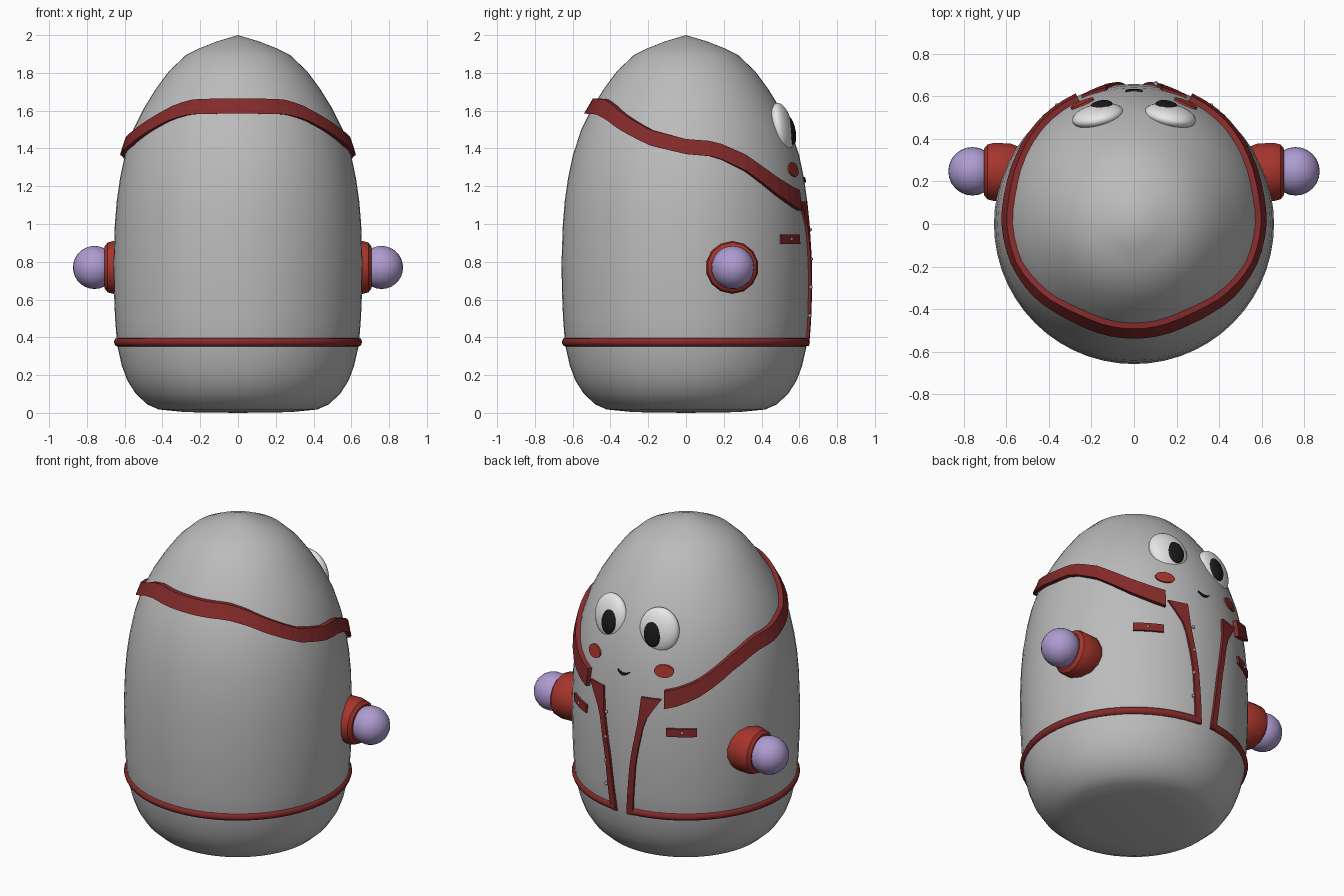
import bpy, bmesh, math
from mathutils import Matrix

if "Cube" in bpy.data.objects:
    bpy.data.objects.remove(bpy.data.objects["Cube"])


def material(name, r, g, b):
    m = bpy.data.materials.new(name)
    m.diffuse_color = (r, g, b, 1)
    m.use_nodes = True
    m.node_tree.nodes["Principled BSDF"].inputs["Base Color"].default_value = m.diffuse_color
    return m


GREY = material("body grey", 0.5, 0.5, 0.5)
DARK_RED = material("trim dark red", 0.23, 0.023, 0.023)
RED = material("bright red", 0.38, 0.035, 0.025)
LILAC = material("lilac", 0.42, 0.33, 0.64)
WHITE = material("eye white", 0.8, 0.8, 0.8)
BLACK = material("black", 0.01, 0.01, 0.01)
BUTTON = material("button grey", 0.35, 0.35, 0.37)

# Body outline as (radius, height)
PROFILE = [(0, 0), (0.28, 0.004), (0.42, 0.018), (0.48, 0.045), (0.54, 0.1), (0.585, 0.17),
           (0.615, 0.25), (0.64, 0.36), (0.651, 0.5), (0.657, 0.65), (0.659, 0.8), (0.652, 1.0),
           (0.642, 1.12), (0.625, 1.24), (0.6, 1.36), (0.555, 1.5), (0.5, 1.61), (0.435, 1.715),
           (0.365, 1.81), (0.275, 1.895), (0.2, 1.932), (0.11, 1.967), (0, 2.0)]


def interp(table, t):
    """Linear lookup in a list of (key, value) pairs."""
    for (a, va), (b, vb) in zip(table, table[1:]):
        if t <= b:
            return va + (vb - va) * (t - a) / (b - a)
    return table[-1][1]


def radius(z):
    return interp([(h, r) for r, h in PROFILE], z)


def surface(a, z, off):
    """Point on the body at angle a from the face direction (+y)."""
    r = radius(z) + off
    return (r * math.sin(a), r * math.cos(a), z)


def finish(name, bm, mat, smooth=None):
    bmesh.ops.recalc_face_normals(bm, faces=bm.faces)
    me = bpy.data.meshes.new(name)
    bm.to_mesh(me)
    bm.free()
    me.materials.append(mat)
    ob = bpy.data.objects.new(name, me)
    bpy.context.collection.objects.link(ob)
    if smooth:
        bpy.ops.object.select_all(action='DESELECT')
        ob.select_set(True)
        bpy.context.view_layer.objects.active = ob
        bpy.ops.object.shade_smooth_by_angle(angle=math.radians(smooth))
    return ob


def lathe(name, profile, segs, mat, smooth, matrix=Matrix()):
    bm = bmesh.new()
    vs = [bm.verts.new((r, 0, z)) for r, z in profile]
    es = [bm.edges.new(p) for p in zip(vs, vs[1:])]
    bmesh.ops.spin(bm, geom=vs + es, cent=(0, 0, 0), axis=(0, 0, 1),
                   angle=2 * math.pi, steps=segs, use_duplicate=False)
    bmesh.ops.remove_doubles(bm, verts=bm.verts, dist=1e-5)
    bm.transform(matrix)
    return finish(name, bm, mat, smooth)


def ball(name, loc, size, mat, rot=Matrix(), segs=24):
    bm = bmesh.new()
    bmesh.ops.create_uvsphere(bm, u_segments=segs, v_segments=segs // 2 + 2, radius=1)
    bm.transform(Matrix.Translation(loc) @ rot @ Matrix.Diagonal((*size, 1)))
    return finish(name, bm, mat, 60)


def ribbon(name, rows, thick, mat):
    """Closed band hugging the body; each row is (angle0, z0, angle1, z1)."""
    bm = bmesh.new()
    rings = []
    for a0, z0, a1, z1 in rows:
        rings.append([bm.verts.new(surface(a, z, o)) for a, z, o in
                      ((a0, z0, -0.01), (a1, z1, -0.01), (a1, z1, thick), (a0, z0, thick))])
    for p, q in zip(rings, rings[1:]):
        for i in range(4):
            j = (i + 1) % 4
            bm.faces.new((p[i], p[j], q[j], q[i]))
    bm.faces.new(rings[0])
    bm.faces.new(rings[-1])
    return finish(name, bm, mat)


lathe("body", PROFILE, 56, GREY, 60)

# Wavy collar, open at the face; keys are degrees from the back
COLLAR = [(0, 1.625), (28, 1.622), (40, 1.595), (55, 1.53), (72, 1.455), (90, 1.41), (105, 1.397),
          (120, 1.325), (137, 1.205), (148, 1.148), (156, 1.125)]
rows = []
for d in range(-156, 157, 6):
    z = interp(COLLAR, abs(d))
    a = math.radians(180 - d)
    h = 0.04 + 0.014 * max(0, (abs(d) - 100) / 56)
    rows.append((a, z - h, a, z + h))
ribbon("collar", rows, 0.027, DARK_RED)

# Belt tube with a gap under the face
curve = bpy.data.curves.new("belt", 'CURVE')
curve.dimensions = '3D'
curve.bevel_depth = 0.025
curve.bevel_resolution = 2
curve.use_fill_caps = True
sp = curve.splines.new('POLY')
N = 64
sp.points.add(N)
for i, p in enumerate(sp.points):
    a = 0.07 + (2 * math.pi - 0.14) * i / N
    p.co = (0.633 * math.sin(a), 0.633 * math.cos(a), 0.375, 1)
curve.materials.append(DARK_RED)
bpy.context.collection.objects.link(bpy.data.objects.new("belt", curve))

# Inner and outer edge of the jacket opening by height
INNER = [(0.355, 0.035), (0.7, 0.07), (0.97, 0.118), (1.12, 0.13)]
OUTER = [(0.355, 0.075), (0.7, 0.105), (0.97, 0.155), (1.12, 0.245)]

for s, side in ((-1, "left"), (1, "right")):
    rows = []
    for i in range(13):
        z = 0.355 + (1.12 - 0.355) * i / 12
        r = radius(z)
        rows.append((s * math.asin(interp(INNER, z) / r), z,
                     s * math.asin(interp(OUTER, z) / r), z))
    ribbon(side + "_lapel", rows, 0.014, DARK_RED)

    # Pocket flap and its button
    ribbon(side + "_pocket", [(s * math.radians(d), 0.895, s * math.radians(d), 0.945)
                              for d in (25, 30, 35, 40.5)], 0.012, DARK_RED)
    ball(side + "_pocket_button", surface(s * math.radians(33), 0.92, 0.012),
         (0.009,) * 3, BUTTON, segs=10)

    # Cheek disc
    rows = []
    for i in range(7):
        t = math.pi * (0.06 + 0.88 * i / 6)
        a = s * (0.405 - 0.095 * math.cos(t))
        h = 0.038 * math.sin(t)
        rows.append((a, 1.288 - h, a, 1.288 + h))
    ribbon(side + "_cheek", rows, 0.009, RED)

    # Eye and pupil, leaning back with the head
    rot = Matrix.Rotation(-s * 0.2, 4, 'Z') @ Matrix.Rotation(0.2, 4, 'X')
    ball(side + "_eye", (s * 0.17, 0.508, 1.51), (0.123, 0.052, 0.133), WHITE, rot, 32)
    ball(side + "_pupil", (s * 0.155, 0.554, 1.495), (0.056, 0.024, 0.077), BLACK, rot)

    # Stubby arm: rounded cuff and ball hand
    m = Matrix.Translation((0, 0.245, 0.77)) @ Matrix.Rotation(s * math.pi / 2, 4, 'Y')
    lathe(side + "_cuff", [(0, 0.5), (0.12, 0.54), (0.137, 0.58), (0.14, 0.66), (0.132, 0.69),
                           (0.112, 0.706), (0, 0.706)], 14, RED, 35, m)
    ball(side + "_hand", (s * 0.76, 0.248, 0.77), (0.114,) * 3, LILAC)

# Smile
rows = []
for i in range(9):
    t = -1 + i / 4
    z = 1.228 + 0.018 * t * t
    h = 0.007 * (1.1 - t * t * 0.7)
    rows.append((t * 0.065, z - h, t * 0.065, z + h))
ribbon("mouth", rows, 0.008, BLACK)

# Front buttons along one side of the opening
for i, z in enumerate((0.97, 0.815, 0.665, 0.515)):
    ball(f"button_{i + 1}", surface(0.155, z, 0.012), (0.01,) * 3, BUTTON, segs=10)
